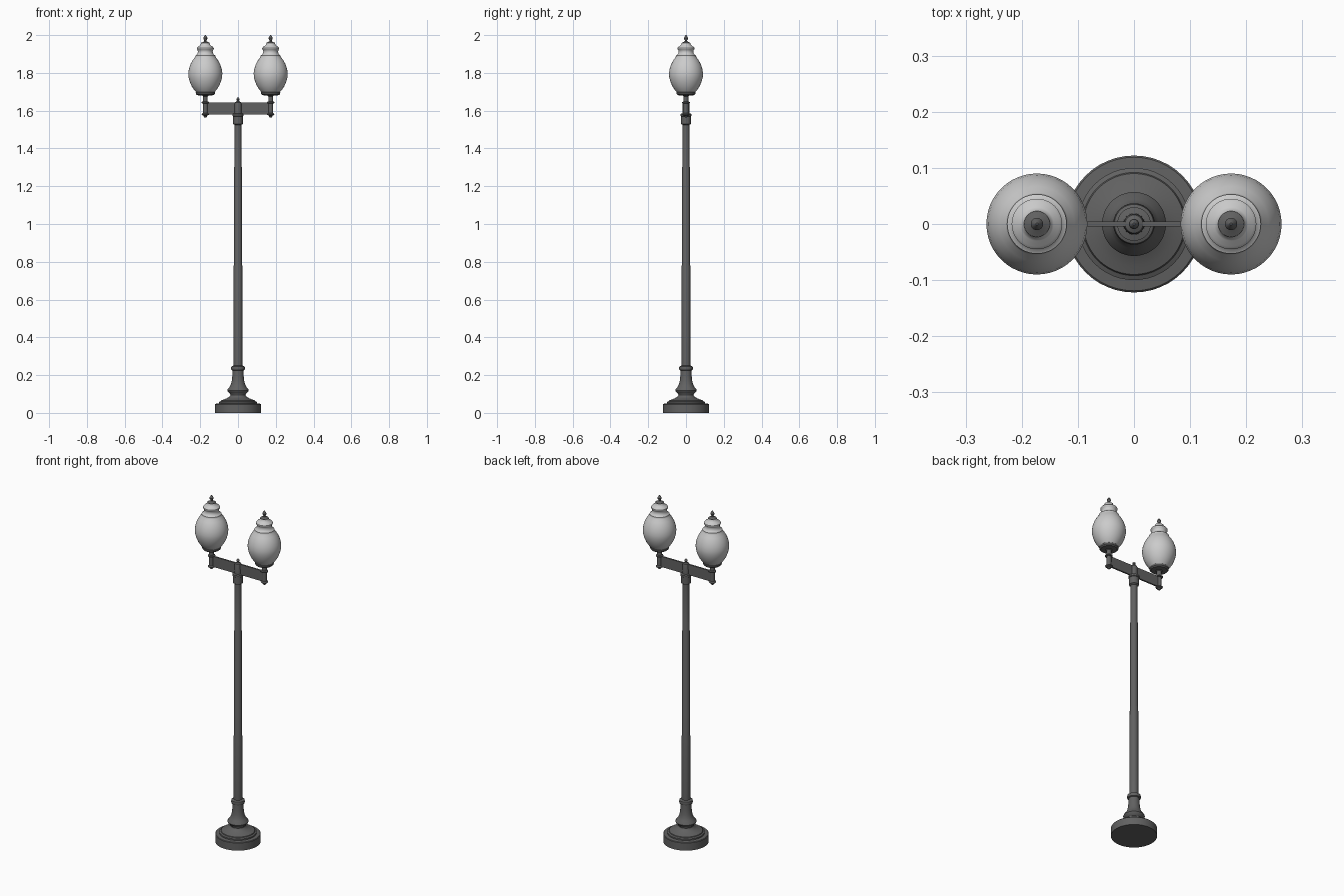
import bpy, math

def material(name, v):
    m = bpy.data.materials.new(name)
    m.diffuse_color = (v, v, v, 1)
    return m

METAL = material("dark_metal", 0.12)
GLASS = material("frosted_glass", 0.6)

def finish(ob, mat):
    ob.data.materials.append(mat)
    bpy.ops.object.select_all(action='DESELECT')
    ob.select_set(True)
    bpy.context.view_layer.objects.active = ob
    bpy.ops.object.shade_smooth_by_angle(angle=math.radians(32))

def lathe(name, profile, mat, x=0, n=48):
    """Closed solid of revolution from (radius, z) points, bottom to top."""
    verts, faces = [], []
    for r, z in profile:
        for i in range(n):
            a = 2 * math.pi * i / n
            verts.append((r * math.cos(a), r * math.sin(a), z))
    for k in range(len(profile) - 1):
        for i in range(n):
            j = (i + 1) % n
            faces.append((k*n + i, k*n + j, (k+1)*n + j, (k+1)*n + i))
    faces.append(tuple(reversed(range(n))))
    faces.append(tuple(range((len(profile) - 1) * n, len(profile) * n)))
    me = bpy.data.meshes.new(name)
    me.from_pydata(verts, [], faces)
    ob = bpy.data.objects.new(name, me)
    ob.location.x = x
    bpy.context.collection.objects.link(ob)
    finish(ob, mat)

# Stepped plinth and flared foot
lathe("base", [(.122, 0), (.122, .045), (.119, .048), (.1, .05), (.1, .058),
               (.092, .062), (.09, .066), (.075, .071), (.058, .078), (.045, .086),
               (.04, .094), (.042, .102), (.054, .112), (.057, .119), (.054, .126),
               (.044, .138), (.037, .152), (.033, .17), (.03, .195), (.029, .225),
               (.035, .228), (.037, .236), (.035, .246), (.024, .251)], METAL)

# Pole in three telescoping sections
lathe("pole", [(.0235, .24), (.0225, .78), (.021, .785), (.02, 1.3),
               (.0185, 1.305), (.0175, 1.54)], METAL, n=32)

# Collar, hub and central finial
lathe("collar", [(.018, 1.525), (.026, 1.53), (.026, 1.57), (.03, 1.573),
                 (.03, 1.583), (.019, 1.586), (.018, 1.638), (.016, 1.644),
                 (.008, 1.648), (.006, 1.652), (.009, 1.658), (.008, 1.664),
                 (.002, 1.671)], METAL, n=32)

# Flat crossbar carrying both lamps
bpy.ops.mesh.primitive_cube_add(size=1, location=(0, 0, 1.612))
arm = bpy.context.object
arm.name = "crossbar"
arm.dimensions = (.346, .009, .062)
bpy.ops.object.transform_apply(location=False, rotation=False, scale=True)
finish(arm, METAL)

for side, x in (("left", -.173), ("right", .173)):
    # Upright with flanges and drop finial
    lathe(side + "_lamp_post", [(.003, 1.563), (.008, 1.567), (.009, 1.573),
          (.018, 1.577), (.02, 1.582), (.013, 1.587), (.0125, 1.638),
          (.02, 1.64), (.02, 1.646), (.0125, 1.649), (.0125, 1.676),
          (.02, 1.682)], METAL, x, 32)
    # Cup below the globe
    lathe(side + "_globe_holder", [(.015, 1.68), (.044, 1.682), (.05, 1.688),
          (.051, 1.697), (.048, 1.7)], METAL, x)
    # Acorn globe with stepped crown
    lathe(side + "_globe", [(.046, 1.695), (.06, 1.711), (.073, 1.731),
          (.083, 1.755), (.089, 1.778), (.09, 1.798), (.087, 1.82),
          (.079, 1.845), (.067, 1.867), (.056, 1.882), (.053, 1.888),
          (.053, 1.892), (.046, 1.896), (.041, 1.904), (.039, 1.913),
          (.041, 1.92), (.045, 1.926), (.045, 1.932), (.04, 1.938),
          (.03, 1.944), (.025, 1.95), (.023, 1.957)], GLASS, x)
    # Top finial
    lathe(side + "_finial", [(.023, 1.955), (.023, 1.959), (.014, 1.963),
          (.007, 1.967), (.006, 1.972), (.01, 1.979), (.011, 1.985),
          (.007, 1.993), (.002, 2.0)], METAL, x, 24)
